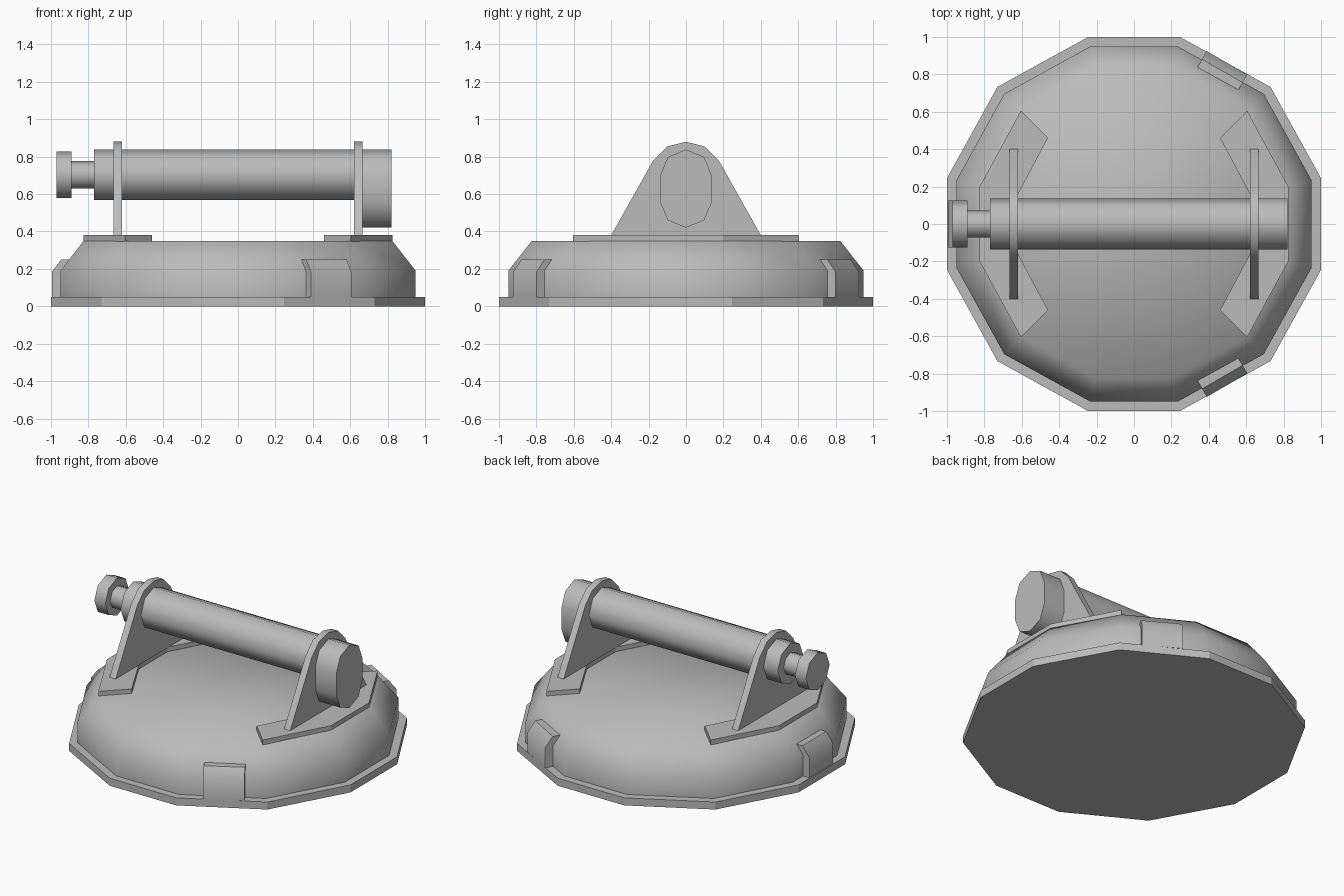
import bpy, bmesh, math
from mathutils import Matrix, Vector

cube = bpy.data.objects.get("Cube")
if cube:
    bpy.data.objects.remove(cube, do_unlink=True)

grey = bpy.data.materials.new("plain grey")
grey.use_nodes = True
grey.diffuse_color = (0.5, 0.5, 0.5, 1)
grey.node_tree.nodes["Principled BSDF"].inputs["Base Color"].default_value = (0.5, 0.5, 0.5, 1)


def loft(name, rings, smooth=None, cap_start=True):
    """Skin a stack of matching point rings and cap the ends."""
    bm = bmesh.new()
    loops = [[bm.verts.new(p) for p in ring] for ring in rings]
    n = len(loops[0])
    for a, b in zip(loops, loops[1:]):
        for i in range(n):
            j = (i + 1) % n
            bm.faces.new((a[i], a[j], b[j], b[i]))
    if cap_start:
        bm.faces.new(loops[0][::-1])
    bm.faces.new(loops[-1])
    bmesh.ops.recalc_face_normals(bm, faces=bm.faces)
    mesh = bpy.data.meshes.new(name)
    bm.to_mesh(mesh)
    bm.free()
    mesh.materials.append(grey)
    obj = bpy.data.objects.new(name, mesh)
    bpy.context.collection.objects.link(obj)
    if smooth:
        bpy.ops.object.select_all(action='DESELECT')
        obj.select_set(True)
        bpy.context.view_layer.objects.active = obj
        bpy.ops.object.shade_smooth_by_angle(angle=math.radians(smooth))
    return obj


def flat_ring(points, z, scale=1):
    return [(x * scale, y * scale, z) for x, y in points]


def side_prism(name, points, x0, x1, smooth=None):
    """Extrude a (y, z) outline along x."""
    return loft(name, [[(x, y, z) for y, z in points] for x in (x0, x1)], smooth)


def mirrored(half):
    """Complete an outline from its +first-coordinate half, listed in order."""
    return half + [(-a, b) for a, b in reversed(half) if a]


def octagon(radius, z=0.703):
    return [(radius * math.sin(i * math.pi / 4), z + radius * math.cos(i * math.pi / 4))
            for i in range(8)]


# Twelve-sided base and domed body
outline = mirrored([(0.245, 1), (0.73, 0.733), (1, 0.245),
                    (1, -0.245), (0.73, -0.733), (0.245, -1)])
loft("base_rim", [flat_ring(outline, 0), flat_ring(outline, 0.05)])
loft("dome_body", [flat_ring(outline, 0.05, 0.95), flat_ring(outline, 0.19, 0.95),
                   flat_ring(outline, 0.35, 0.825)], 80, cap_start=False)

# Foot plates and upright brackets on both sides
plate = [(0.605, 0.605), (0.825, 0.2), (0.825, -0.2), (0.605, -0.605),
         (0.46, -0.46), (0.625, -0.15), (0.625, 0.15), (0.46, 0.46)]
bracket = mirrored([(0.4, 0.38), (0.175, 0.78), (0.1, 0.855), (0, 0.88)])
for side, sign in (("left", 1), ("right", -1)):
    points = [(sign * x, y) for x, y in plate]
    loft(side + "_foot_plate", [flat_ring(points, 0.345), flat_ring(points, 0.38)])
    side_prism(side + "_bracket", bracket, sign * 0.62, sign * 0.665, 40)

# Handle bar with a plunger on the right and a long end block on the left
side_prism("handle_bar", octagon(0.135), -0.77, 0.64, 50)
side_prism("plunger_neck", octagon(0.073), -0.89, -0.77, 50)
side_prism("plunger_knob", octagon(0.125), -0.97, -0.89, 50)
block = mirrored([(0, 0.838), (0.097, 0.798), (0.137, 0.7),
                  (0.137, 0.555), (0.097, 0.46), (0, 0.42)])
side_prism("handle_end_block", block, 0.64, 0.82, 50)

# Three clips around the rim
profile = [(0.89, 0.05), (0.995, 0.05), (0.995, 0.185), (0.945, 0.25), (0.89, 0.25)]
for name, angle in (("back_clip", 60), ("right_clip", 180), ("front_clip", 300)):
    turn = Matrix.Rotation(math.radians(angle), 3, 'Z')
    loft(name, [[turn @ Vector((r, w, z)) for r, z in profile] for w in (-0.125, 0.125)], 45)
